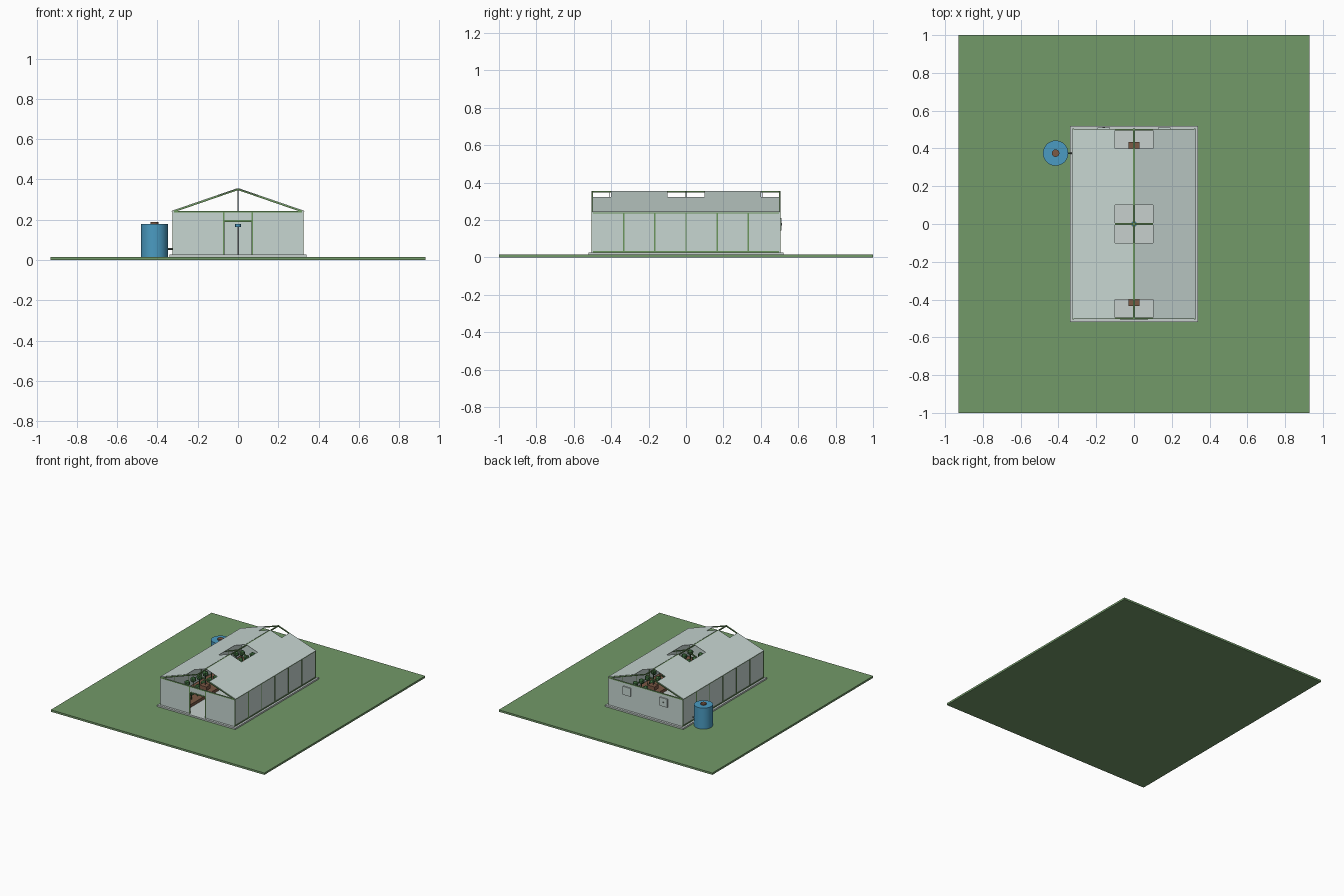
import bpy, bmesh, math, random
from mathutils import Vector

cube = bpy.data.objects.get("Cube")
if cube:
    bpy.data.objects.remove(cube)
random.seed(4)


def material(name, *rgb):
    m = bpy.data.materials.new(name)
    m.use_nodes = True
    m.diffuse_color = (*rgb, 1)
    m.node_tree.nodes["Principled BSDF"].inputs["Base Color"].default_value = (*rgb, 1)
    return m


GRASS = material("grass green", 0.17, 0.32, 0.14)
PANEL = material("pale panel", 0.57, 0.67, 0.64)
CONCRETE = material("pale concrete", 0.57, 0.63, 0.61)
FRAME = material("frame green", 0.15, 0.31, 0.11)
WATER = material("tank blue", 0.07, 0.33, 0.54)
SOIL = material("soil brown", 0.20, 0.10, 0.06)
LEAF = material("leaf green", 0.05, 0.16, 0.05)
STEEL = material("pipe grey", 0.14, 0.18, 0.15)


def finish(name, bm, mat):
    bmesh.ops.recalc_face_normals(bm, faces=bm.faces)
    me = bpy.data.meshes.new(name)
    bm.to_mesh(me)
    bm.free()
    me.materials.append(mat)
    ob = bpy.data.objects.new(name, me)
    bpy.context.collection.objects.link(ob)
    return ob


def box(name, x, y, z, mat):
    """Box from (low, high) pairs on each axis."""
    bm = bmesh.new()
    bmesh.ops.create_cube(bm, size=1)
    for v in bm.verts:
        v.co = [r[0] if c < 0 else r[1] for c, r in zip(v.co, (x, y, z))]
    return finish(name, bm, mat)


def extrude_y(name, profile, y0, y1, mat):
    """Prism with an (x, z) outline, running along y."""
    bm = bmesh.new()
    face = bm.faces.new([bm.verts.new((x, y0, z)) for x, z in profile])
    new = bmesh.ops.extrude_face_region(bm, geom=[face])["geom"]
    moved = [g for g in new if isinstance(g, bmesh.types.BMVert)]
    bmesh.ops.translate(bm, verts=moved, vec=(0, y1 - y0, 0))
    return finish(name, bm, mat)


def rod(name, a, b, r, mat, r2=None, sides=12):
    """Cylinder or cone between two points."""
    a, b = Vector(a), Vector(b)
    bm = bmesh.new()
    bmesh.ops.create_cone(bm, cap_ends=True, segments=sides, radius1=r,
                          radius2=r if r2 is None else r2, depth=(b - a).length)
    turn = (b - a).to_track_quat('Z', 'Y')
    for v in bm.verts:
        v.co = turn @ v.co + (a + b) / 2
    ob = finish(name, bm, mat)
    if sides > 8:
        bpy.ops.object.select_all(action='DESELECT')
        ob.select_set(True)
        bpy.context.view_layer.objects.active = ob
        bpy.ops.object.shade_smooth_by_angle()
    return ob


W, L = 0.325, 0.505          # half width and half length of the house
FLOOR, EAVE, RIDGE = 0.027, 0.243, 0.355
DOOR, HEAD = 0.07, 0.194


def roof_z(x):
    return RIDGE - (RIDGE - EAVE) * abs(x) / W


# Ground and floor slab
box("lawn", (-0.93, 0.93), (-1, 1), (0, 0.015), GRASS)
box("floor_slab", (-0.34, 0.34), (-0.52, 0.52), (0.015, FLOOR), CONCRETE)

# Wall panels
t = 0.002
box("back_wall", (-W, W), (L - 0.005 - t, L - 0.005 + t), (FLOOR, EAVE), PANEL)
box("door_transom", (-DOOR, DOOR), (-L + 0.003, -L + 0.007), (HEAD, EAVE), PANEL)
for s, side in ((1, "left"), (-1, "right")):
    x = s * (W - 0.005)
    box(side + "_wall", (x - t, x + t), (-L, L), (FLOOR, EAVE), PANEL)
    box(side + "_front_wall", sorted((s * DOOR, s * W)), (-L + 0.003, -L + 0.007),
        (FLOOR, EAVE), PANEL)

# Wall posts and rails
p = 0.004
for s, side in ((1, "left"), (-1, "right")):
    x = s * (W - 0.004)
    for i in range(7):
        y = -0.5 + i / 6
        box(side + "_post", (x - p, x + p), (y - p, y + p), (FLOOR, EAVE), FRAME)
    for z in (FLOOR + p, EAVE - p):
        box(side + "_rail", (x - p, x + p), (-L, L), (z - p, z + p), FRAME)
    box(side + "_door_post", (s * DOOR - p, s * DOOR + p), (-L, -L + 0.009),
        (FLOOR, EAVE), FRAME)
box("door_header", (-DOOR, DOOR), (-L, -L + 0.009), (HEAD - p, HEAD + p), FRAME)
for y, end in ((-0.5, "front"), (0.5, "back")):
    box(end + "_top_rail", (-W, W), (y - p, y + p), (EAVE - 2 * p, EAVE), FRAME)

# Roof frame: ridge beam and rafter pairs
box("ridge_beam", (-p, p), (-L, L), (RIDGE - 0.008, RIDGE), FRAME)
for y in (-0.5, 0, 0.5):
    for s in (1, -1):
        extrude_y("rafter", [(0, RIDGE), (s * W, EAVE), (s * W, EAVE - 0.008),
                             (0, RIDGE - 0.008)], y - p, y + p, FRAME)


# Roof sheets, leaving three openings along the ridge
def sheet(name, x0, x1, y0, y1):
    a, b = roof_z(x0), roof_z(x1)
    extrude_y(name, [(x0, a), (x1, b), (x1, b + 0.003), (x0, a + 0.003)], y0, y1, PANEL)


for s in (1, -1):
    sheet("lower_roof_sheet", s * 0.1, s * (W + 0.004), -0.5, 0.5)
    for y0 in (-0.4, 0.1):
        sheet("upper_roof_sheet", s * 0.005, s * 0.1, y0, y0 + 0.3)

# Planting beds with rows of crops
for s, side in ((1, "left"), (-1, "right")):
    box(side + "_bed", sorted((s * 0.12, s * 0.30)), (-0.46, 0.46), (FLOOR, 0.05), SOIL)
    for x in (0.165, 0.255):
        for i in range(12):
            y = -0.42 + i * 0.076
            h = random.uniform(0.05, 0.08)
            rod("crop_stem", (s * x, y, 0.05), (s * x, y, 0.05 + h), 0.003, LEAF, sides=6)
            bm = bmesh.new()
            bmesh.ops.create_icosphere(bm, subdivisions=1, radius=0.024)
            bmesh.ops.translate(bm, verts=bm.verts, vec=(s * x, y, 0.05 + h))
            finish("crop_leaves", bm, LEAF)

# Hanging boxes near both gables
for s in (1, -1):
    box("hanging_box", (-0.03, 0.03), sorted((s * 0.385, s * 0.435)), (0.205, 0.235), SOIL)
    rod("hanger", (0, s * 0.41, 0.235), (0, s * 0.41, RIDGE - 0.008), 0.002, STEEL, sides=6)

# Sensor stand in the aisle
rod("sensor_post", (0, 0, FLOOR), (0, 0, 0.165), 0.005, CONCRETE)
rod("sensor_head", (0, 0, 0.165), (0, 0, 0.18), 0.014, WATER)

# Back wall vents; one carries a fan hub
for x in (-0.16, 0.16):
    box("back_vent", (x - 0.033, x + 0.033), (0.5, 0.511), (0.145, 0.21), PANEL)
rod("fan_hub", (-0.16, 0.511, 0.178), (-0.16, 0.514, 0.178), 0.007, STEEL)

# Water tank with lid and feed pipe
tx, ty = -0.415, 0.375
rod("water_tank", (tx, ty, 0.015), (tx, ty, 0.18), 0.067, WATER, sides=32)
rod("tank_lid", (tx, ty, 0.18), (tx, ty, 0.19), 0.02, SOIL, sides=16)
rod("feed_pipe", (tx + 0.06, ty, 0.055), (-W + 0.005, ty, 0.055), 0.004, STEEL)
